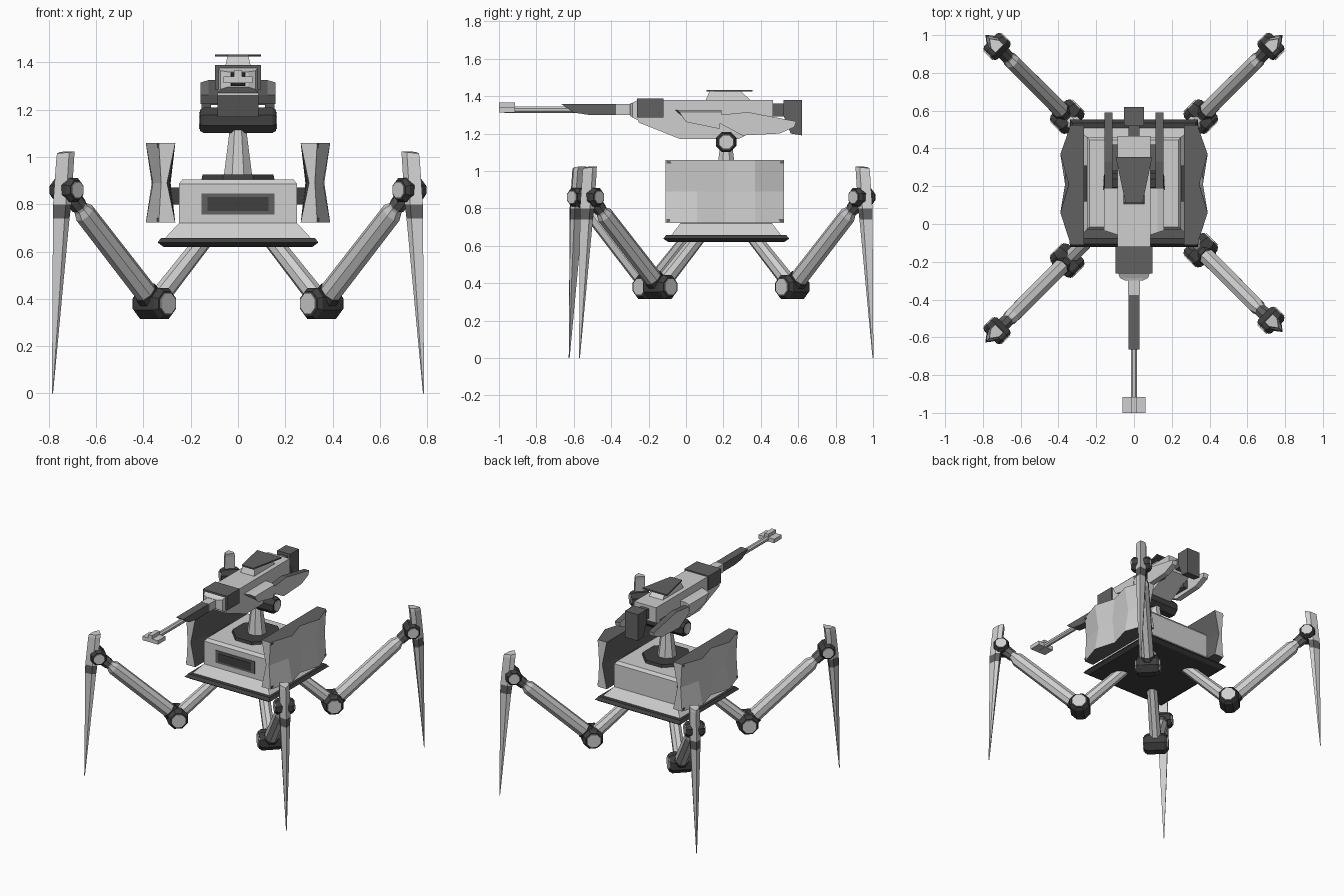
import bpy, bmesh, math
from mathutils import Vector, Matrix

if "Cube" in bpy.data.objects:
    bpy.data.objects.remove(bpy.data.objects["Cube"])


def material(name, v):
    m = bpy.data.materials.new(name)
    m.diffuse_color = (v, v, v, 1)
    m.use_nodes = True
    m.node_tree.nodes["Principled BSDF"].inputs["Base Color"].default_value = m.diffuse_color
    return m


LIGHT = material("light grey", 0.62)
DARK = material("dark grey", 0.12)
BLACK = material("charcoal", 0.05)
CY = 0.215  # body centre along y


def loft(name, rings, mats, rule=None, mat=None):
    """Skin equal-length rings, cap both ends, colour faces by rule(normal, centre)."""
    mats = mats if isinstance(mats, list) else [mats]
    bm = bmesh.new()
    rows = [[bm.verts.new((mat @ Vector(p)) if mat else p) for p in r] for r in rings]
    n = len(rows[0])
    for a, b in zip(rows, rows[1:]):
        for i in range(n):
            j = (i + 1) % n
            bm.faces.new((a[i], a[j], b[j], b[i]))
    bm.faces.new(rows[0])
    bm.faces.new(rows[-1])
    bmesh.ops.recalc_face_normals(bm, faces=bm.faces)
    bm.normal_update()
    if rule:
        for f in bm.faces:
            f.material_index = rule(f.normal, f.calc_center_median())
    me = bpy.data.meshes.new(name)
    bm.to_mesh(me)
    bm.free()
    ob = bpy.data.objects.new(name, me)
    for m in mats:
        me.materials.append(m)
    bpy.context.collection.objects.link(ob)
    return ob


def ring(c, axis, ru, rv, n=8, side=(0, 0, 1)):
    """Flat-sided polygon around c, square to axis; rv runs along side."""
    ax = Vector(axis).normalized()
    u = ax.cross(Vector(side)).normalized()
    v = u.cross(ax)
    k = 1 / math.cos(math.pi / n)
    return [Vector(c) + u * ru * k * math.cos((i + .5) * math.tau / n)
            + v * rv * k * math.sin((i + .5) * math.tau / n) for i in range(n)]


def tube(name, a, b, ra, rb, mats, n=8, mat=None, side=(0, 0, 1)):
    d = Vector(b) - Vector(a)
    return loft(name, [ring(a, d, ra, ra, n, side), ring(b, d, rb, rb, n, side)], mats, mat=mat)


def rect(z, hx, hy, cy=CY):
    return [(-hx, cy - hy, z), (hx, cy - hy, z), (hx, cy + hy, z), (-hx, cy + hy, z)]


def prism(name, yz, x0, x1, mats, rule=None):
    return loft(name, [[(x, y, z) for y, z in yz] for x in (x0, x1)], mats, rule)


def box(name, x0, x1, y0, y1, z0, z1, mats):
    return prism(name, [(y0, z0), (y1, z0), (y1, z1), (y0, z1)], x0, x1, mats)


# Body: base plate, hull with skirt, turntable and neck
loft("base_plate", [rect(.62, .315, .31), rect(.638, .34, .337), rect(.658, .325, .32)], BLACK)
loft("hull", [rect(.655, .31, .295), rect(.72, .25, .245), rect(.885, .25, .245),
              rect(.905, .235, .23)], LIGHT)
box("front_panel_frame", -.155, .155, -.036, -.02, .757, .845, DARK)
box("front_panel_grille", -.13, .13, -.040, -.03, .772, .83, BLACK)
tube("turntable", (0, CY, .9), (0, CY, .925), .155, .15, BLACK, side=(0, 1, 0))
tube("neck", (0, CY, .92), (0, CY, 1.14), .06, .032, LIGHT, side=(0, 1, 0))

# Side shields: pinched at mid height, with two outward ridges
for s, side in ((1, "right"), (-1, "left")):
    rows = []
    for y, edge, mid, inner in ((-.11, .335, .325, .3), (.06, .39, .36, .29), (.21, .345, .365, .285),
                                (.37, .39, .36, .29), (.525, .335, .325, .3)):
        rows.append([(s * x, y, z) for x, z in ((.265, 1.06), (edge, 1.06), (mid, .89),
                                                (edge, .722), (.265, .722), (inner, .89))])
    loft(side + "_shield", rows, [LIGHT, DARK],
         lambda n, c, s=s: int(abs(n.z) > .6 or n.x * s < -.5))
    box(side + "_shield_mount", s * .245, s * .295, .12, .31, .80, .87, BLACK)
    for y0, y1 in ((-.105, .05), (.38, .52)):
        for z in (.728, 1.04):
            box(side + "_shield_trim", s * .3, s * .342, y0, y1, z, z + .014, DARK)


# Legs: built along local +x, then turned to each corner
def leg(name, angle, dy):
    m = Matrix.Translation((0, CY + dy, 0)) @ Matrix.Rotation(math.radians(angle), 4, 'Z')
    hip, knee, ankle = Vector((.19, 0, .66)), Vector((.50, 0, .38)), Vector((1.025, 0, .86))

    def beam(part, a, b, sizes, mats):
        d = b - a
        loft(name + part, [ring(a + d * t, d, w, h, 8, (0, 0, 1)) for t, w, h in sizes], mats, mat=m)

    beam("_thigh", hip, knee, ((0, .034, .034), (1, .038, .04)), LIGHT)
    beam("_shin", knee, ankle, ((0, .042, .046), (.8, .04, .044), (.84, .032, .03), (1, .03, .03)), LIGHT)
    beam("_shin_lower_bracket", knee, ankle, ((0, .05, .052), (.1, .047, .05)), BLACK)
    beam("_shin_upper_bracket", knee, ankle, ((.86, .034, .034), (1, .038, .038)), DARK)
    for part, c, r, t in (("_knee", knee, .065, .078), ("_ankle", ankle, .05, .062)):
        ax = Vector((0, 1, 0))
        loft(name + part, [ring(c + ax * k, ax, q, q) for k, q in
                           ((-t, r * .8), (-t * .75, r), (t * .75, r), (t, r * .8))], BLACK, mat=m)
        tube(name + part + "_cap", c - ax * (t + .006), c + ax * (t + .006), r * .68, r * .68, LIGHT, mat=m)
    # Blade-like foot with a ridge on its outer side
    rows = [[(r - .6 * a, -b, z), (r + .1 * a, -b, z), (r + a, 0, z), (r + .1 * a, b, z), (r - .6 * a, b, z)]
            for r, a, b, z in ((1.11, .003, .002, 0), (1.085, .024, .02, .42), (1.065, .042, .032, .74),
                               (1.06, .046, .035, .80), (1.04, .046, .033, 1.0))]
    rows.append([(x - .004, y * .9, 1.025 - (x - 1.0) * .12) for x, y, z in rows[-1]])
    loft(name + "_foot", rows, [LIGHT, DARK], lambda n, c: int(.74 < c.z < .80), m)


leg("back_right_leg", 45, 0)
leg("back_left_leg", 135, 0)
leg("front_left_leg", 225, -.055)
leg("front_right_leg", 315, 0)

# Gun body
prism("receiver", [(-.125, 1.38), (.465, 1.38), (.465, 1.27), (.28, 1.17), (-.03, 1.17), (-.255, 1.26),
                   (-.255, 1.30), (-.125, 1.30)], -.087, .087, LIGHT)
box("receiver_sleeve", -.097, .097, -.262, -.12, 1.285, 1.388, DARK)
loft("receiver_nose", [[(x, y, z) for x, z in ((-w, a), (w, a), (w, b), (-w, b))]
                       for y, w, a, b in ((-.255, .085, 1.27, 1.38), (-.285, .075, 1.285, 1.365),
                                          (-.30, .045, 1.295, 1.36))], LIGHT)

# Barrel, handguard and muzzle
box("barrel_root", -.032, .032, -.375, -.29, 1.3, 1.358, LIGHT)
prism("handguard", [(-.665, 1.357), (-.37, 1.357), (-.37, 1.30), (-.52, 1.30), (-.60, 1.312)], -.029, .029, DARK)
tube("barrel", (0, -.97, 1.328), (0, -.5, 1.328), .017, .017, LIGHT)
box("muzzle_brake", -.062, .062, -1.0, -.915, 1.312, 1.340, LIGHT)
box("muzzle_sight", -.016, .016, -1.0, -.915, 1.335, 1.365, LIGHT)

# Top sight: wedge base under a thin tapered plate
loft("sight_base", [rect(1.378, .055, .12, .225), rect(1.425, .045, .085, .21)], LIGHT)
loft("sight_plate", [[(-.045, .11, z), (.045, .11, z), (.097, .355, z), (-.097, .355, z)]
                     for z in (1.424, 1.434)], DARK)

# Stock
box("stock_neck", -.03, .03, .45, .54, 1.29, 1.36, DARK)
prism("stock", [(.52, 1.38), (.62, 1.38), (.62, 1.19), (.56, 1.20), (.52, 1.30)], -.052, .052, DARK)

# Pivot and side parts of the gun
loft("pivot", [ring((x, CY, 1.155), (1, 0, 0), r, r) for x, r in
               ((-.16, .045), (-.145, .054), (.145, .054), (.16, .045))], BLACK)
for s, side in ((1, "right"), (-1, "left")):
    tube(side + "_pivot_cap", (s * .15, CY, 1.155), (s * .165, CY, 1.155), .036, .036, LIGHT)
    loft(side + "_side_box", [[(s * x, y, z) for y, z in ((a, 1.262), (.18, 1.225), (.19, t), (b, t))]
                              for x, a, b, t in ((.08, .03, -.06, 1.325), (.125, .02, -.045, 1.325),
                                                 (.158, .0, -.035, 1.315))], LIGHT)
    prism(side + "_rear_fin", [(.17, 1.26), (.18, 1.30), (.33, 1.315), (.59, 1.265), (.58, 1.235),
                               (.50, 1.20), (.30, 1.19)], s * .115, s * .155, [LIGHT, DARK],
          lambda n, c: int(n.z > .5))
    box(side + "_fin_bracket", s * .08, s * .12, .28, .42, 1.22, 1.28, DARK)
